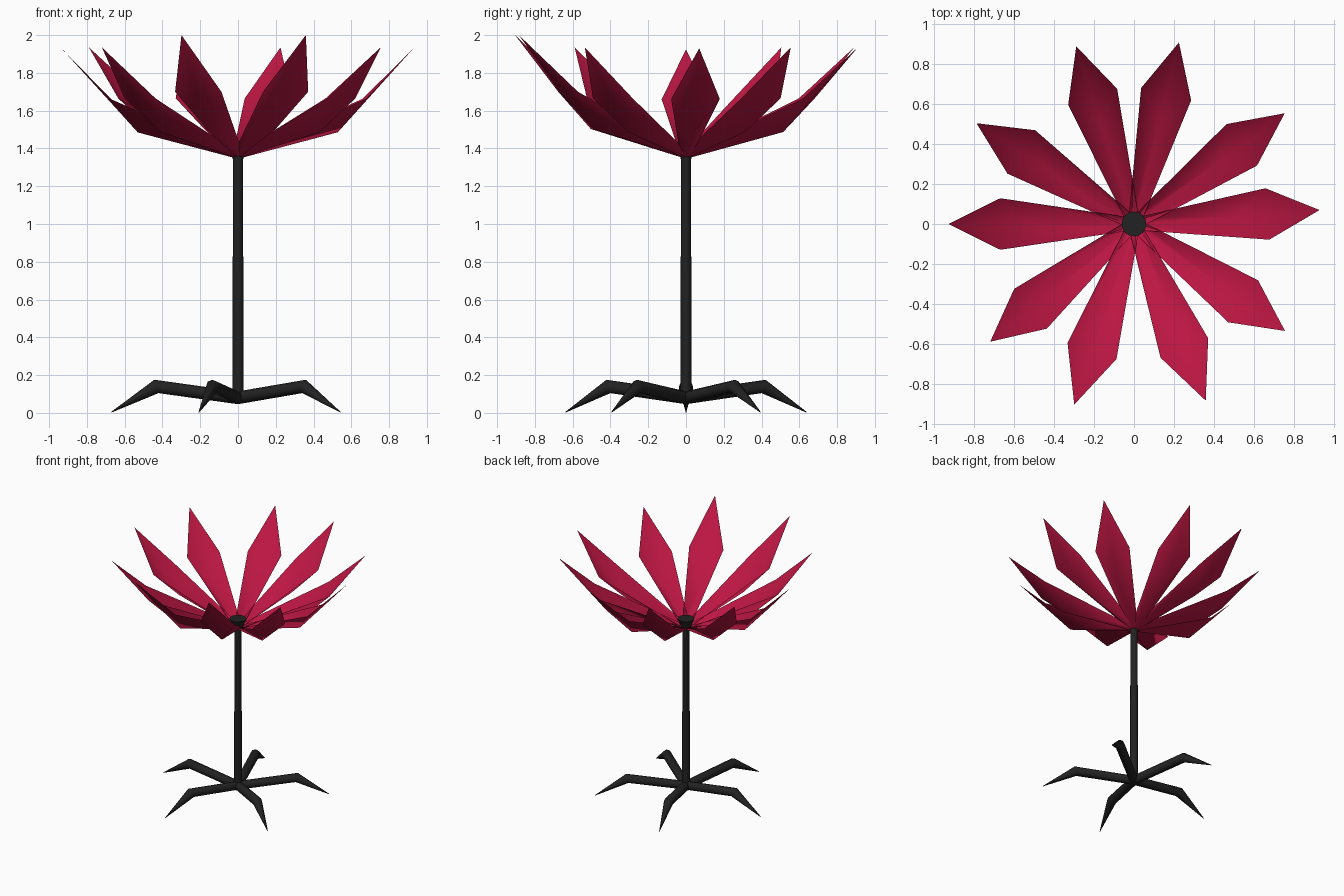
import bpy, math
from mathutils import Vector, Matrix

if "Cube" in bpy.data.objects:
    bpy.data.objects.remove(bpy.data.objects["Cube"])


def material(name, color):
    m = bpy.data.materials.new(name)
    m.diffuse_color = color
    m.use_nodes = True
    m.node_tree.nodes["Principled BSDF"].inputs["Base Color"].default_value = m.diffuse_color
    return m


RED = material("petal_red", (0.50, 0.008, 0.055, 1))
DARK = material("stem_dark", (0.016, 0.016, 0.016, 1))


def make(name, verts, faces, mat, angle=None):
    me = bpy.data.meshes.new(name)
    me.from_pydata([tuple(v) for v in verts], [], faces)
    me.materials.append(mat)
    ob = bpy.data.objects.new(name, me)
    bpy.context.collection.objects.link(ob)
    bpy.ops.object.select_all(action='DESELECT')
    ob.select_set(True)
    bpy.context.view_layer.objects.active = ob
    if angle is None:
        bpy.ops.object.shade_smooth()
    else:
        bpy.ops.object.shade_smooth_by_angle(angle=math.radians(angle))
    return ob


def skin(rings):
    """Verts and faces of a capped tube through equal-sized rings."""
    n = len(rings[0])
    verts = [v for r in rings for v in r]
    faces = [(a * n + i, a * n + (i + 1) % n, (a + 1) * n + (i + 1) % n, (a + 1) * n + i)
             for a in range(len(rings) - 1) for i in range(n)]
    faces += [tuple(reversed(range(n))), tuple(range(len(verts) - n, len(verts)))]
    return verts, faces


# Stem, flaring into the dark flower centre
def disc(r, z, n=16):
    return [Vector((r * math.cos(2 * math.pi * i / n), r * math.sin(2 * math.pi * i / n), z))
            for i in range(n)]


profile = [(0.029, 0.05), (0.027, 1.34), (0.03, 1.36), (0.062, 1.435)]
make("stem", *skin([disc(r, z) for r, z in profile]), DARK, 40)

# Five bent root legs: (radial, height, radius, ring tilt)
LEG = [(0.0, 0.08, 0.034, 0.0), (0.432, 0.14, 0.037, -0.3), (0.67, 0.004, 0.002, -0.5)]
for k in range(5):
    turn = Matrix.Rotation(math.radians(36 + 72 * k), 3, 'Z')
    rings = []
    for x, z, r, tilt in LEG:
        ring = []
        for i in range(8):
            a = 2 * math.pi * i / 8
            up = r * math.sin(a)
            ring.append(turn @ Vector((x - up * math.sin(tilt), r * math.cos(a),
                                       z + up * math.cos(tilt))))
        rings.append(ring)
    make(f"root_leg_{k + 1}", *skin([list(reversed(r)) for r in rings]), DARK, 50)

# Ten folded sheet petals: (angle, tip radius, tip height)
PETALS = [(4.3, 0.932, 1.93), (36.3, 0.937, 1.935), (76.1, 0.937, 1.935),
          (108, 0.936, 1.935), (147.4, 0.937, 1.935), (180, 0.93, 1.925),
          (219.3, 0.931, 1.935), (251.7, 0.953, 2.0), (292.1, 0.955, 2.0),
          (324.7, 0.927, 1.935)]
Z0 = 1.345
# Keel, side corners and tip at unit height scale
SHAPE = [(0.0, -0.03, 0.02), (0.0, 0.0, 0.0), (0.0, 0.03, 0.02),
         (0.67, -0.129, 0.32), (0.53, 0.0, 0.142), (0.67, 0.129, 0.32)]
FACES = [(0, 3, 4, 1), (1, 4, 5, 2), (3, 6, 4), (4, 6, 5)]
for k, (ang, rad, top) in enumerate(PETALS):
    turn = Matrix.Rotation(math.radians(ang), 3, 'Z')
    s = (top - Z0) / 0.59
    pts = [Vector((x, y, Z0 + z * s)) for x, y, z in SHAPE] + [Vector((rad, 0, top))]
    make(f"petal_{k + 1}", [turn @ p for p in pts], [f[::-1] for f in FACES], RED)
